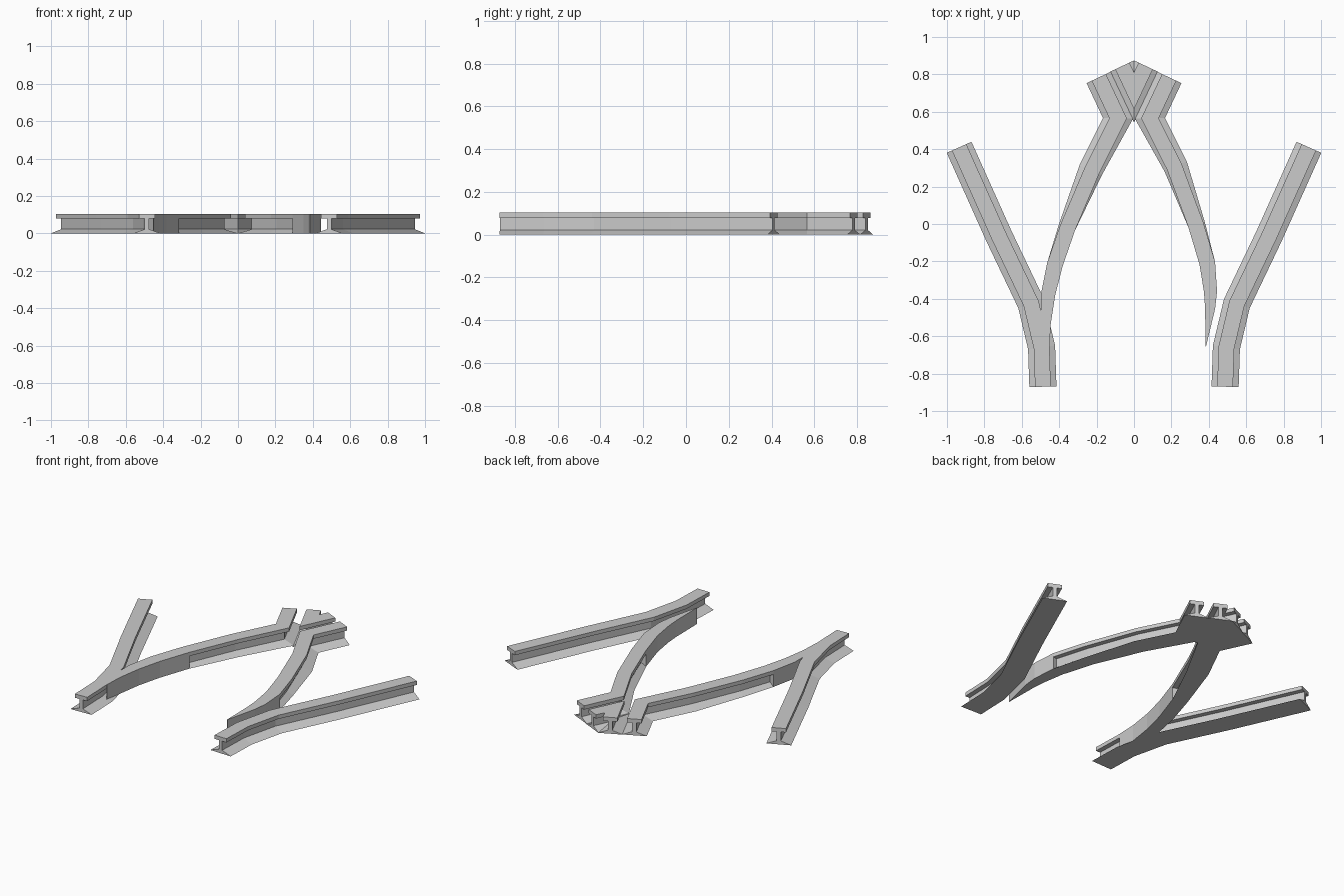
import bpy, bmesh
from mathutils import Vector

if "Cube" in bpy.data.objects:
    bpy.data.objects.remove(bpy.data.objects["Cube"])

# rail section: half widths of foot, web and head, and the heights
F, W, H = 0.0725, 0.012, 0.042
Z_FOOT, Z_HEAD, Z_TOP = 0.022, 0.079, 0.103
FULL = (F, W, H)


def rail(name, stations, side=1, clip=False):
    """Loft a rail along stations (x, y, [(outer, inner), ...]).
    Several sections at one station make a square step. side=-1 mirrors in x."""
    pts = [Vector(s[:2]) for s in stations]
    bm = bmesh.new()
    rings = []
    for i, (x, y, sections) in enumerate(stations):
        a = (pts[i] - pts[max(i - 1, 0)])
        b = (pts[min(i + 1, len(pts) - 1)] - pts[i])
        a, b = (a if a.length else b).normalized(), (b if b.length else a).normalized()
        t = (a + b).normalized()
        n = Vector((-t.y, t.x)) / max(t.dot(a), 0.5)        # mitred normal
        for outer, inner in sections:
            def half(w):
                f, web, h = w
                return [(f, 0), (web, Z_FOOT), (web, Z_HEAD), (h, Z_HEAD), (h, Z_TOP)]
            prof = half(outer) + [(-u, z) for u, z in reversed(half(inner))]
            rings.append([bm.verts.new((side * (x + n.x * u), y + n.y * u, z))
                          for u, z in prof])
    k = len(rings[0])
    for r, s in zip(rings, rings[1:]):
        for j in range(k):
            bm.faces.new((r[j], r[(j + 1) % k], s[(j + 1) % k], s[j]))
    bm.faces.new(rings[0])
    bm.faces.new(rings[-1])
    bmesh.ops.remove_doubles(bm, verts=bm.verts, dist=1e-5)
    bmesh.ops.dissolve_degenerate(bm, edges=bm.edges, dist=1e-5)
    if clip:                                                # keep own half only
        res = bmesh.ops.bisect_plane(bm, geom=bm.verts[:] + bm.edges[:] + bm.faces[:],
                                     plane_co=(0, 0, 0), plane_no=(-side, 0, 0),
                                     clear_outer=True)
        bmesh.ops.holes_fill(bm, edges=[e for e in res['geom_cut']
                                        if isinstance(e, bmesh.types.BMEdge)])
    bmesh.ops.recalc_face_normals(bm, faces=bm.faces)
    me = bpy.data.meshes.new(name)
    bm.to_mesh(me)
    bm.free()
    ob = bpy.data.objects.new(name, me)
    bpy.context.collection.objects.link(ob)
    return ob


def solid(w):
    return (w, w, w)


full = [(FULL, FULL)]

# outer stock rails and the V-shaped crossing point
stock = [(0.487, -0.87), (0.494, -0.66), (0.55, -0.425), (0.722, -0.065), (0.935, 0.41)]
point = [(0.0625, 0.845), (-0.10, 0.50)]
for side, label in ((1, "right"), (-1, "left")):
    rail("stock_rail_" + label, [(x, y, full) for x, y in stock], side)
    rail("crossing_point_" + label, [(x, y, full) for x, y in point], side, clip=True)

# switch blades: wing end, full rail, then feet planed off into a solid tapered tip
planed = [((0.05, W, H), (H, W, H)), ((0.05, W, H), solid(H))]
root = [((H, W, H), solid(H)), (solid(H), solid(H))]


def blade(name, path, tip, side):
    secs = [full, full, [((F, W, H), (0.058, W, H))], planed, root]
    stations = [(x, y, s) for (x, y), s in zip(path, secs)]
    stations += [(x, y, [(solid(w), solid(w))]) for x, y, w in tip]
    rail(name, stations, side)


blade("switch_blade_right",
      [(0.188, 0.784), (0.085, 0.565), (0.216, 0.305), (0.331, -0.005), (0.392, -0.21)],
      [(0.409, -0.36, 0.035), (0.407, -0.45, 0.027), (0.384, -0.655, 0.001)], 1)
blade("switch_blade_left",
      [(0.188, 0.784), (0.085, 0.565), (0.225, 0.285), (0.355, -0.02), (0.424, -0.22)],
      [(0.460, -0.38, 0.038), (0.472, -0.54, 0.026), (0.452, -0.665, 0.001)], -1)
